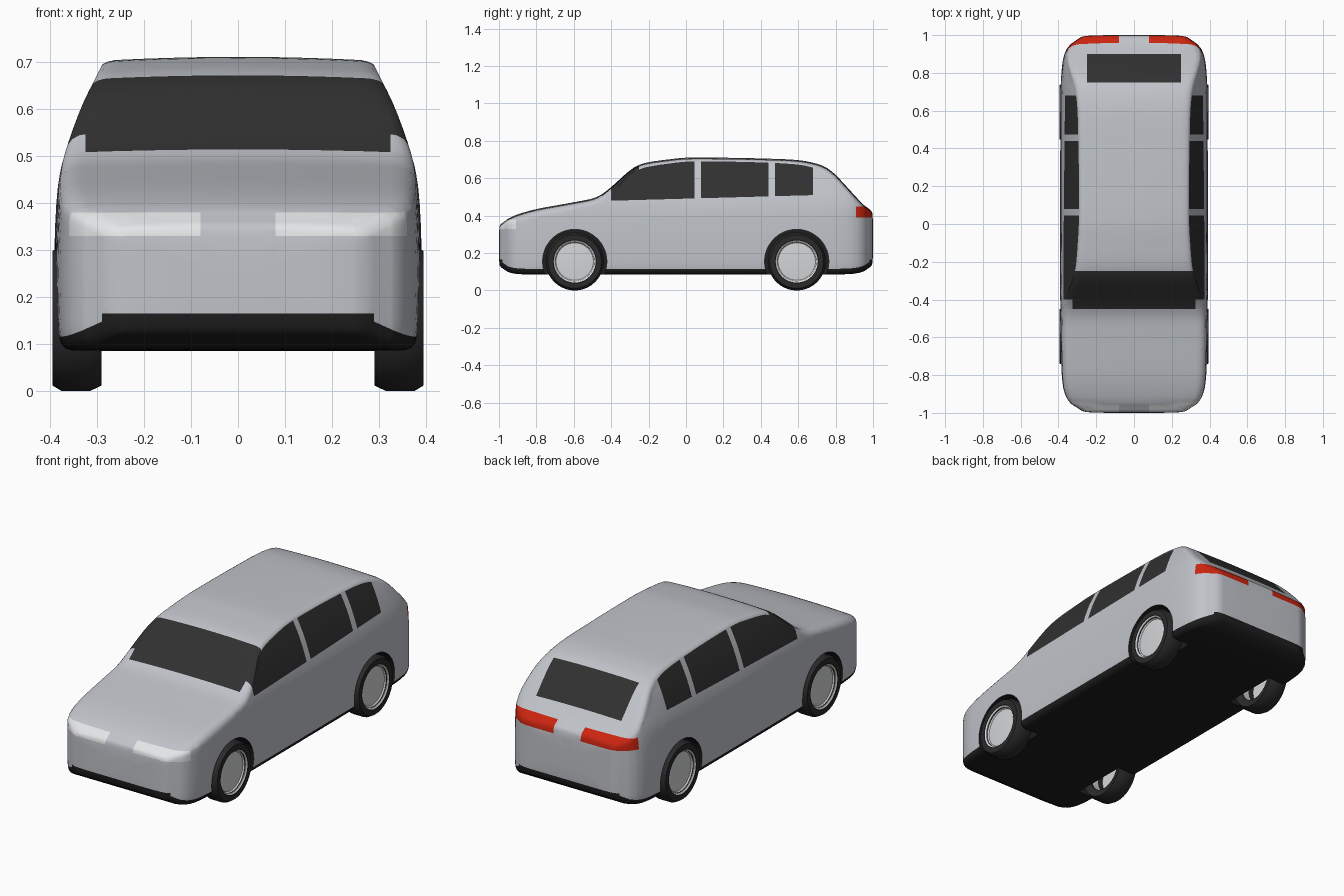
import bpy, bmesh, math
from mathutils import Vector

if "Cube" in bpy.data.objects:
    bpy.data.objects.remove(bpy.data.objects["Cube"])


def material(name, rgb):
    m = bpy.data.materials.new(name)
    m.diffuse_color = (*rgb, 1)
    m.use_nodes = True
    m.node_tree.nodes["Principled BSDF"].inputs["Base Color"].default_value = m.diffuse_color
    return m


PAINT, GLASS, TRIM, LAMP, RED = range(5)
body_mats = [material("silver_paint", (.53, .55, .59)),
             material("dark_glass", (.03, .03, .03)),
             material("black_trim", (.013, .013, .013)),
             material("clear_lamp", (.80, .81, .82)),
             material("red_lamp", (.60, .018, .005))]
rubber = material("tyre_rubber", (.022, .023, .022))
alloy = material("wheel_alloy", (.66, .67, .68))


def curve(points):
    """Smooth interpolation through (t, value) points."""
    n = len(points)

    def slope(i):
        a, b = points[max(i - 1, 0)], points[min(i + 1, n - 1)]
        return (b[1] - a[1]) / (b[0] - a[0])

    def value(t):
        t = min(max(t, points[0][0]), points[-1][0])
        i = next(k for k in range(n - 1) if t <= points[k + 1][0])
        (t0, v0), (t1, v1) = points[i], points[i + 1]
        h = t1 - t0
        u = (t - t0) / h
        return ((2*u**3 - 3*u**2 + 1) * v0 + (u**3 - 2*u**2 + u) * h * slope(i)
                + (3*u**2 - 2*u**3) * v1 + (u**3 - u**2) * h * slope(i + 1))
    return value


# Body guide curves: roof line, underside, plan outline, side wall, shoulder drop
top = curve([(-.98, .362), (-.95, .385), (-.9, .407), (-.8, .435), (-.6, .472), (-.5, .492),
             (-.45, .514), (-.4, .553), (-.3, .642), (-.25, .672), (-.2, .686), (-.1, .70),
             (0, .71), (.2, .71), (.4, .706), (.6, .697), (.7, .678), (.75, .657),
             (.8, .618), (.9, .51), (.95, .458), (.98, .435)])
under = curve([(-.98, .118), (-.95, .098), (-.9, .088), (-.8, .086),
               (.8, .086), (.9, .09), (.95, .102), (.98, .122)])
plan = curve([(-.98, .29), (-.96, .325), (-.92, .357), (-.85, .377), (-.7, .386), (-.4, .39),
              (.4, .39), (.7, .388), (.85, .379), (.92, .36), (.96, .328), (.98, .295)])
wall = curve([(.09, .38), (.12, .387), (.2, .39), (.3, .39), (.4, .386), (.46, .379),
              (.5, .369), (.6, .334), (.68, .296), (.71, .28)])
drop = curve([(-.98, .03), (-.8, .045), (-.5, .04), (-.4, .045), (-.25, .025),
              (.65, .025), (.8, .045), (.98, .03)])


def section(y):
    """Closed cross-section loop of the body at y."""
    t, b, k = top(y), under(y), plan(y) / .39
    sill, shoulder = b + .03, t - drop(y)
    x0, x1 = wall(sill) * k, wall(shoulder) * k
    pts = [(0, b), (x0 * .45, b), (x0 - .03, b)]
    for a in (30, 60):
        a = math.radians(a)
        pts.append((x0 - .03 + .03 * math.sin(a), sill - .03 * math.cos(a)))
    for i in range(15):
        z = sill + (shoulder - sill) * i / 14
        pts.append((wall(z) * k, z))
    r, crown = .045, .006
    for a in (22, 45, 68, 90):
        a = math.radians(a)
        pts.append((x1 - r + r * math.cos(a),
                    shoulder + (t - crown - shoulder) * math.sin(a)))
    for f in (.8, .6, .4, .2, 0):
        pts.append(((x1 - r) * f, t - crown * f * f))
    return pts + [(-x, z) for x, z in pts[-2:0:-1]]


def finish(name, bm, mats):
    bmesh.ops.recalc_face_normals(bm, faces=bm.faces[:])
    me = bpy.data.meshes.new(name)
    bm.to_mesh(me)
    bm.free()
    for m in mats:
        me.materials.append(m)
    ob = bpy.data.objects.new(name, me)
    bpy.context.collection.objects.link(ob)
    return ob


def activate(ob):
    bpy.ops.object.select_all(action='DESELECT')
    ob.select_set(True)
    bpy.context.view_layer.objects.active = ob


def smooth(ob, angle=35):
    activate(ob)
    bpy.ops.object.shade_smooth_by_angle(angle=math.radians(angle))


def skin(bm, loops, closed=True):
    """Quads between consecutive loops."""
    rows = [[bm.verts.new(p) for p in lp] for lp in loops]
    for a, b in zip(rows, rows[1:]):
        n = len(a)
        for i in range(n):
            j = (i + 1) % n
            bm.faces.new((a[i], a[j], b[j], b[i]))
    return rows


# Body shell: lofted sections with rounded nose and tail
def end_loops(side):
    pts = section(side * .98)
    zc = (top(side * .98) + under(side * .98)) / 2
    return [[(x * s, side * y, zc + (z - zc) * s) for x, z in pts]
            for s, y in ((.3, 1), (.65, .999), (.86, .996), (.95, .99))]


STEPS = 70
stations = [-.98 + 1.96 * i / STEPS for i in range(STEPS + 1)]
loops = end_loops(-1) + [[(x, y, z) for x, z in section(y)] for y in stations]
loops += end_loops(1)[::-1]
bm = bmesh.new()
rows = skin(bm, loops)
bm.faces.new(rows[0])
bm.faces.new(rows[-1][::-1])
bmesh.ops.recalc_face_normals(bm, faces=bm.faces[:])


# Cut crisp edges for the windows and lamps
def cut(co, no):
    bmesh.ops.bisect_plane(bm, geom=bm.verts[:] + bm.edges[:] + bm.faces[:],
                           dist=1e-5, plane_co=co, plane_no=no)


pillars = ((-.25, .045), (.08, .44), (.475, .68))
for y in (-.45, -.40, .75, .90, -.91, .91) + sum(pillars, ()):
    cut((0, y, 0), (0, 1, 0))
for x in (.08, .25, .325):
    cut((x, 0, 0), (1, 0, 0))
    cut((-x, 0, 0), (1, 0, 0))
for z in (.165, .33, .38, .39, .45):
    cut((0, 0, z), (0, 0, 1))
cut((0, 0, .491), Vector((0, -.0278, 1)).normalized())


# Colour rule by position
def paint(f):
    c = f.calc_center_median()
    x, y, z = abs(c.x), c.y, c.z
    if z < under(y) + .0301 or (abs(y) > .98 and z < .165):
        return TRIM
    if y < -.91 and x > .08 and .33 < z < .38:
        return LAMP
    if y > .91 and x > .08 and .39 < z < .45:
        return RED
    above_belt = z > .491 + .0278 * y
    on_side = z < top(y) - drop(y) + .0005
    if -.40 < y < -.25 and above_belt:
        return GLASS
    if -.45 < y < -.40 and x < .325 and z > .46 and not on_side:
        return GLASS
    if .75 < y < .90 and x < .25 and z > .46:
        return GLASS
    if above_belt and on_side and any(a < y < b for a, b in pillars):
        return GLASS
    return PAINT


for f in bm.faces:
    f.material_index = paint(f)
body = finish("body", bm, body_mats)


# Wheels: lathe a profile of (radius, x) about the axle
def lathe(name, profile, side, y, mat, closed, seg=40):
    bm = bmesh.new()
    loops = [[(side * x, y + r * math.cos(2 * math.pi * i / seg),
               .155 + r * math.sin(2 * math.pi * i / seg)) for i in range(seg)]
             for r, x in profile + (profile[:1] if closed else [])]
    skin(bm, loops)
    bmesh.ops.remove_doubles(bm, verts=bm.verts[:], dist=1e-5)
    ob = finish(name, bm, [mat] if not isinstance(mat, list) else mat)
    return ob


tyre = [(.105, .30), (.143, .29), (.155, .315), (.155, .375),
        (.143, .395), (.115, .395), (.105, .385)]
rim = [(.104, .31), (.106, .388), (.113, .393), (.1, .375), (0, .382)]
well = [(0, .265), (.172, .265), (.172, .45), (0, .45)]

for end, y in (("front", -.595), ("rear", .592)):
    for hand, s in (("left", -1), ("right", 1)):
        tag = end + "_" + hand
        smooth(lathe(tag + "_tyre", tyre, s, y, rubber, True))
        smooth(lathe(tag + "_rim", rim, s, y, alloy, False), 25)
        # Wheel well cut into the body
        cutter = lathe(tag + "_well_cutter", well, s, y, body_mats, False, 48)
        for p in cutter.data.polygons:
            p.material_index = TRIM
        cutter.hide_render = True
        activate(body)
        mod = body.modifiers.new("well", 'BOOLEAN')
        mod.operation, mod.solver, mod.object = 'DIFFERENCE', 'EXACT', cutter
        bpy.ops.object.modifier_apply(modifier=mod.name)
        bpy.data.objects.remove(cutter)

smooth(body)
